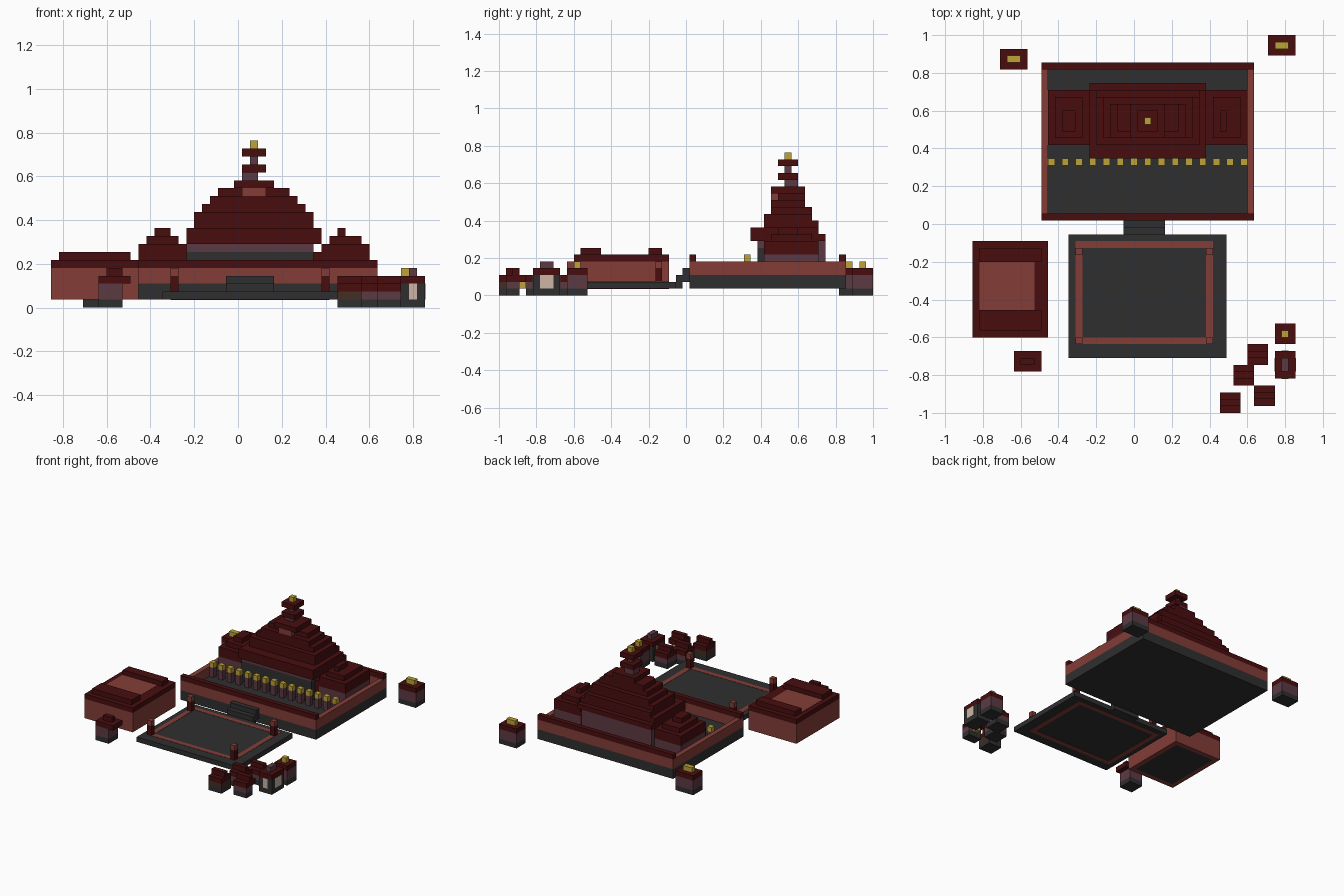
import bpy
import bmesh
from mathutils import Matrix, Vector

UNIT = 2 / 55                      # edge of one building block
ORIGIN = Vector((-23.5, -27.5, 0))  # block-grid corner

default = bpy.data.objects.get("Cube")
if default:
    bpy.data.objects.remove(default, do_unlink=True)


def material(name, red, green, blue):
    linear = [(c / 255 / 12.92) if c < 11 else ((c / 255 + 0.055) / 1.055) ** 2.4
              for c in (red, green, blue)]
    mat = bpy.data.materials.new(name)
    mat.use_nodes = True
    mat.diffuse_color = (*linear, 1)
    bsdf = next(n for n in mat.node_tree.nodes if n.type == "BSDF_PRINCIPLED")
    bsdf.inputs["Base Color"].default_value = (*linear, 1)
    return mat


ROOF = material("dark red roof", 72, 13, 15)
BRICK = material("red brick", 131, 61, 55)
STONE = material("charcoal stone", 47, 47, 48)
GOLD = material("gold", 190, 162, 55)
PURPLE = material("dusky purple", 92, 58, 68)
CREAM = material("cream plaster", 205, 182, 165)
BROWN = material("dark brown wood", 66, 46, 36)


def boxes(name, mat, *spans):
    """One object made of boxes, each given as x, y and z ranges in blocks."""
    bm = bmesh.new()
    for span in spans:
        low, high = (ORIGIN + Vector(corner) for corner in zip(*span))
        size = (high - low) * UNIT
        place = Matrix.Translation((low + high) * UNIT / 2) @ Matrix.Diagonal((*size, 1))
        bmesh.ops.create_cube(bm, size=1, matrix=place)
    mesh = bpy.data.meshes.new(name)
    bm.to_mesh(mesh)
    bm.free()
    mesh.materials.append(mat)
    obj = bpy.data.objects.new(name, mesh)
    bpy.context.collection.objects.link(obj)
    return obj


def ring(name, mat, x, y, z):
    """A rectangular wall one block thick."""
    (left, right), (front, back) = x, y
    inner = (left + 1, right - 1)
    boxes(name, mat,
          ((left, left + 1), y, z), ((right - 1, right), y, z),
          (inner, (front, front + 1), z), (inner, (back - 1, back), z))


def inset(span, amount):
    return span[0] + amount, span[1] - amount


# Temple terrace with low walls and coping on the front and back
TERRACE_X, TERRACE_Y = (10, 41), (28, 51)
boxes("terrace_base", STONE, (TERRACE_X, TERRACE_Y, (1, 3)))
ring("terrace_wall", BRICK, TERRACE_X, TERRACE_Y, (3, 5))
boxes("terrace_coping", ROOF, *[(TERRACE_X, (y, y + 1), (5, 6)) for y in (28, 50)])
boxes("terrace_steps", STONE,
      *[((22, 28), (26 + i, 27 + i), (1 + i, 3 + i)) for i in range(2)])

# Row of lanterns across the terrace
lantern_x = range(11, 40, 2)
boxes("lantern_posts", PURPLE, *[((x, x + 1), (36, 37), (3, 5)) for x in lantern_x])
boxes("lantern_lights", GOLD, *[((x, x + 1), (36, 37), (5, 6)) for x in lantern_x])

# Main hall walls
boxes("hall_walls", PURPLE, ((17, 33), (39, 48), (3, 8)), ((17, 33), (38, 39), (7, 8)))
boxes("hall_front", STONE, ((17, 33), (38, 39), (3, 7)))

# Main hall stepped roof: width inset and depth range for each course
courses = [(0, 37, 48), (0, 37, 47), (1, 39, 47), (1, 39, 46),
           (2, 40, 46), (3, 40, 45), (4, 41, 45)]
boxes("hall_roof", ROOF,
      *[(inset((17, 34), cut), (front, back), (8 + i, 9 + i))
        for i, (cut, front, back) in enumerate(courses)])
boxes("tower_front", BRICK, ((24, 27), (40, 41), (14, 15)))

# Tower and finial
TOWER_X, TOWER_Y = (24, 27), (41, 44)
boxes("tower_roof", ROOF,
      (inset(TOWER_X, -1), inset(TOWER_Y, -1), (15, 16)),
      *[(TOWER_X, TOWER_Y, (z, z + 1)) for z in (17, 19)])
boxes("tower_neck", PURPLE,
      ((24, 26), (42, 44), (16, 17)),
      (inset(TOWER_X, 1), inset(TOWER_Y, 1), (18, 19)))
boxes("finial", GOLD, (inset(TOWER_X, 1), inset(TOWER_Y, 1), (20, 21)))

# Side wings with stepped roofs
WING_Y = (39, 47)
for side, x, peak in (("right", (11, 17), (13, 15)), ("left", (34, 40), (36, 37))):
    boxes(side + "_wing_walls", PURPLE, (x, WING_Y, (3, 6)))
    boxes(side + "_wing_roof", ROOF,
          (x, WING_Y, (6, 8)),
          ((x[0] + 1, x[1] - 1), inset(WING_Y, 1), (8, 9)),
          (peak, (41, 44), (9, 10)))
boxes("wing_link", ROOF, ((33, 34), WING_Y, (3, 7)))

# Courtyard with a brick border showing above and below
boxes("courtyard_floor", STONE, ((14, 37), (8, 26), (1, 2)))
ring("courtyard_border", BRICK, (15, 35), (10, 25), (0.95, 2.05))
posts = [(x, y) for x in (15, 34) for y in (10, 23)]
boxes("courtyard_posts", ROOF, *[((x, x + 1), (y, y + 1), (2, 4)) for x, y in posts])
boxes("courtyard_post_caps", BRICK, *[((x, x + 1), (y, y + 1), (4, 5)) for x, y in posts])

# Side hall with a brick panel between two raised roof strips
HALL_X, HALL_Y = (0, 11), (11, 25)
ring("side_hall_walls", BRICK, HALL_X, HALL_Y, (1, 5))
boxes("side_hall_floor", STONE, (inset(HALL_X, 1), inset(HALL_Y, 1), (1, 2)))
boxes("side_hall_roof", ROOF,
      (HALL_X, HALL_Y, (5, 6)),
      *[(inset(HALL_X, 1), y, (6, 7)) for y in ((12, 15), (22, 24))])
boxes("side_hall_roof_panel", BRICK, ((1, 9), (15, 22), (6, 6.05)))


def house(name, x, y, wall, ridge, ridge_mat, wall_height=2, body_x=None, body_y=None):
    """Stone footing, walls, flat roof and a ridge block."""
    body_x, body_y = body_x or x, body_y or y
    eaves = 1 + wall_height
    boxes(name + "_footing", STONE, (body_x, body_y, (0, 1)))
    boxes(name + "_walls", wall, (body_x, body_y, (1, eaves)))
    boxes(name + "_roof", ROOF, (x, y, (eaves, eaves + 1)))
    boxes(name + "_ridge", ridge_mat, (*ridge, (eaves + 1, eaves + 2)))


# Tall houses: ridge is one block in from every eave
tall = [("back_right_house", (4, 8), (50, 53), PURPLE, GOLD, None),
        ("back_left_house", (43, 47), (52, 55), PURPLE, GOLD, None),
        ("front_right_house", (6, 10), (6, 9), PURPLE, ROOF, (6, 9)),
        ("shrine", (44, 47), (10, 13), PURPLE, GOLD, None),
        ("plaster_house", (44, 47), (5, 9), STONE, PURPLE, None)]
for name, x, y, wall, ridge_mat, body_x in tall:
    house(name, x, y, wall, (inset(x, 1), inset(y, 1)), ridge_mat, body_x=body_x)

# Cream wall panels between the corner posts of the plaster house
boxes("plaster_panels", CREAM,
      ((45, 46), (4.95, 9.05), (1, 3)), ((43.95, 47.05), (6, 8), (1, 3)))

# Small cottages: ridge runs the full width
small = [("north_cottage", 40, 7, PURPLE), ("middle_cottage", 38, 4, PURPLE),
         ("east_cottage", 41, 1, PURPLE), ("south_cottage", 36, 0, BROWN)]
for name, left, front, wall in small:
    x, y = (left, left + 3), (front, front + 3)
    shallow = (1, 3) if name == "east_cottage" else None
    house(name, x, y, wall, (x, inset(y, 1)), ROOF, wall_height=1, body_y=shallow)
boxes("cottage_lantern", GOLD, ((42, 43), (3, 4), (1, 2)))
